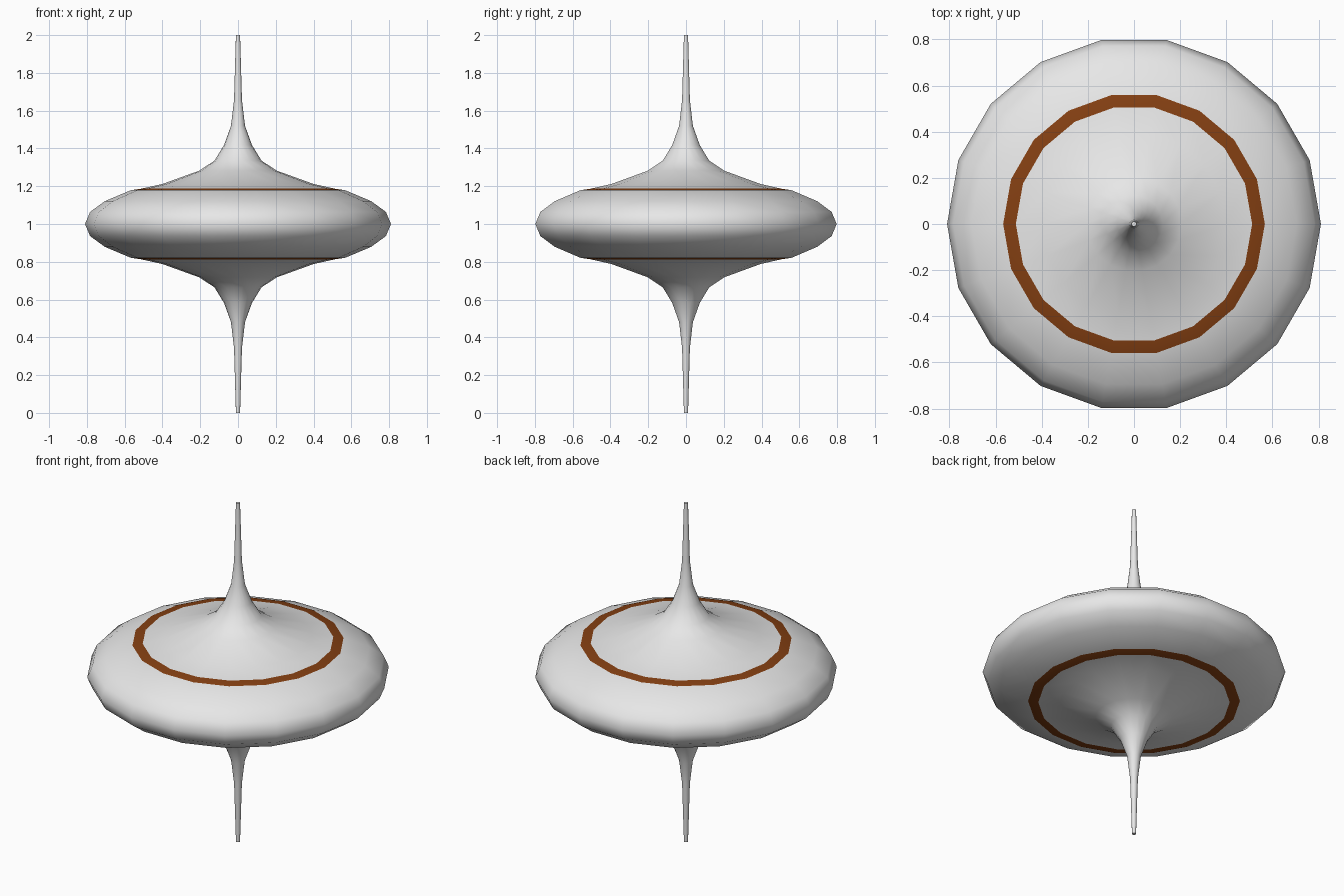
import bpy, bmesh
from math import cos, sin, tau, radians

default = bpy.data.objects.get("Cube")
if default:
    bpy.data.objects.remove(default, do_unlink=True)

SIDES = 18
MIDDLE = 1.0
BAND_INNER, BAND_OUTER = 0.512, 0.567


def material(name, colour, roughness=0.6):
    m = bpy.data.materials.new(name)
    m.use_nodes = True
    m.diffuse_color = colour
    shader = m.node_tree.nodes["Principled BSDF"]
    shader.inputs["Base Color"].default_value = colour
    shader.inputs["Roughness"].default_value = roughness
    return m


# Half profile: radius and height above the middle, from tip to rim
half = [(0.011, 1.0), (0.021, 0.656), (0.037, 0.52), (0.074, 0.418),
        (0.125, 0.335), (0.206, 0.282), (0.4, 0.212), (BAND_INNER, 0.187),
        (BAND_OUTER, 0.179), (0.705, 0.121), (0.783, 0.064), (0.81, 0.0)]
profile = [(r, MIDDLE + h) for r, h in half]
profile += [(r, MIDDLE - h) for r, h in reversed(half[:-1])]

# Lathe the profile into rings of faces
bm = bmesh.new()
rings = [[bm.verts.new((r * cos(tau * i / SIDES), r * sin(tau * i / SIDES), z))
          for i in range(SIDES)] for r, z in profile]
for upper, lower in zip(rings, rings[1:]):
    for i in range(SIDES):
        j = (i + 1) % SIDES
        bm.faces.new((upper[i], lower[i], lower[j], upper[j]))
bm.faces.new(rings[0])
bm.faces.new(list(reversed(rings[-1])))
bmesh.ops.recalc_face_normals(bm, faces=bm.faces)

# Painted bands: faces lying between the two band radii
for face in bm.faces:
    radii = [v.co.xy.length for v in face.verts]
    if min(radii) > BAND_INNER - 0.005 and max(radii) < BAND_OUTER + 0.005:
        face.material_index = 1

mesh = bpy.data.meshes.new("spinning_top")
bm.to_mesh(mesh)
bm.free()
mesh.materials.append(material("light grey", (0.8, 0.8, 0.8, 1)))
mesh.materials.append(material("brown", (0.23, 0.05, 0.006, 1)))

top = bpy.data.objects.new("spinning_top", mesh)
bpy.context.collection.objects.link(top)
bpy.context.view_layer.objects.active = top
top.select_set(True)
bpy.ops.object.shade_smooth_by_angle(angle=radians(60))
